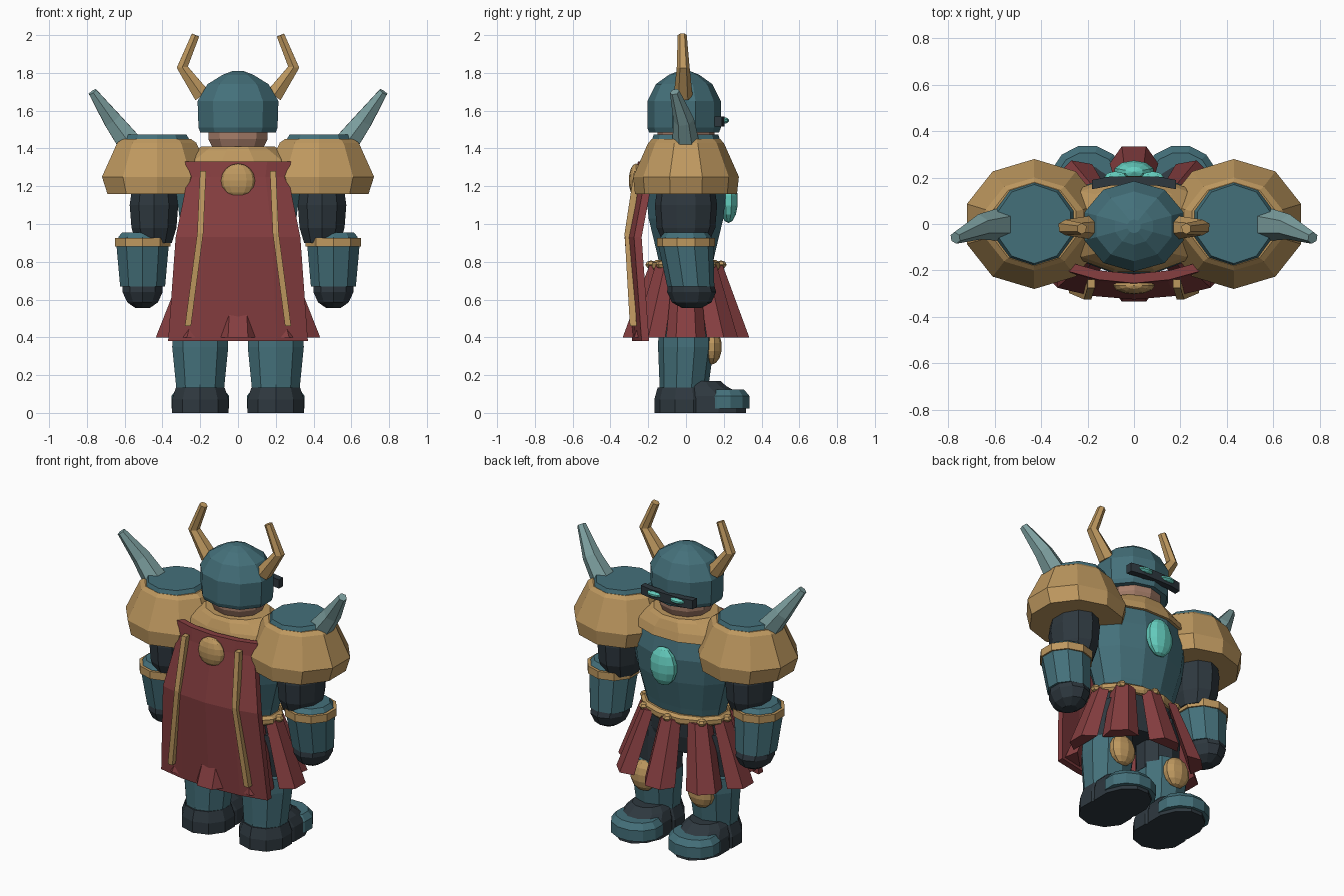
import bpy, bmesh, math
from mathutils import Vector


def material(name, r, g, b):
    m = bpy.data.materials.new(name)
    m.diffuse_color = [(c / 255 / 12.92 if c < 11 else ((c / 255 + 0.055) / 1.055) ** 2.4)
                       for c in (r, g, b)] + [1]
    return m


TEAL = material("teal_armor", 68, 112, 122)
GOLD = material("gold_trim", 190, 152, 95)
RED = material("red_cloth", 134, 62, 64)
DARK = material("dark_suit", 46, 56, 63)
HORN = material("pale_spike", 125, 160, 160)
GEM = material("bright_gem", 100, 205, 190)
SKIN = material("skin", 165, 125, 105)


def finish(name, bm, mat):
    bmesh.ops.recalc_face_normals(bm, faces=bm.faces)
    me = bpy.data.meshes.new(name)
    bm.to_mesh(me)
    bm.free()
    me.materials.append(mat)
    ob = bpy.data.objects.new(name, me)
    bpy.context.collection.objects.link(ob)
    return ob


def skin_rings(name, rings, mat):
    """Bridge equal-length point loops and cap both ends."""
    bm = bmesh.new()
    loops = [[bm.verts.new(p) for p in ring] for ring in rings]
    n = len(loops[0])
    for a, b in zip(loops, loops[1:]):
        for i in range(n):
            j = (i + 1) % n
            bm.faces.new((a[i], a[j], b[j], b[i]))
    bm.faces.new(loops[0])
    bm.faces.new(loops[-1])
    return finish(name, bm, mat)


def loft(name, mat, n, rings, x=0.0):
    """Stack of ellipses given as (z, y centre, x radius, y radius)."""
    out = []
    for z, cy, rx, ry in rings:
        angles = [2 * math.pi * (i + 0.5) / n for i in range(n)]
        out.append([(x + rx * math.cos(a), cy + ry * math.sin(a), z) for a in angles])
    return skin_rings(name, out, mat)


def tube(name, mat, n, path):
    """Tapered tube through (x, y, z, radius)."""
    pts = [Vector(p[:3]) for p in path]
    rings = []
    for i, p in enumerate(pts):
        d = (pts[min(i + 1, len(pts) - 1)] - pts[max(i - 1, 0)]).normalized()
        u = d.cross(Vector((0, 1, 0))).normalized()
        v = d.cross(u)
        rings.append([p + path[i][3] * (u * math.cos(t) + v * math.sin(t))
                      for t in [2 * math.pi * (k + 0.5) / n for k in range(n)]])
    return skin_rings(name, rings, mat)


def ball(name, mat, loc, size, seg=10, rows=7):
    bm = bmesh.new()
    bmesh.ops.create_uvsphere(bm, u_segments=seg, v_segments=rows, radius=1)
    for v in bm.verts:
        v.co = Vector([l + s * c for l, s, c in zip(loc, size, v.co)])
    return finish(name, bm, mat)


# Head
loft("helmet", TEAL, 10, [(1.485, -0.01, 0.21, 0.185), (1.51, -0.01, 0.22, 0.195),
     (1.65, -0.01, 0.225, 0.195), (1.74, -0.01, 0.17, 0.15), (1.79, -0.01, 0.085, 0.08),
     (1.81, -0.01, 0.03, 0.03)])
loft("face", SKIN, 10, [(1.38, 0, 0.13, 0.12), (1.45, 0, 0.165, 0.15), (1.52, 0, 0.165, 0.15)])

# Visor: a bent bar with two glowing eyes
skin_rings("visor", [[(x, y, 1.515), (x, y + 0.04, 1.515), (x, y + 0.04, 1.57), (x, y, 1.57)]
                     for x, y in ((-0.18, 0.15), (-0.1, 0.165), (0.1, 0.165), (0.18, 0.15))], DARK)

# Torso
loft("torso", TEAL, 12, [(0.76, 0, 0.25, 0.14), (0.85, 0, 0.27, 0.16), (1.03, 0, 0.32, 0.205),
     (1.18, 0, 0.34, 0.22), (1.33, 0, 0.3, 0.19)])
loft("collar", GOLD, 12, [(1.29, 0, 0.34, 0.215), (1.34, 0, 0.32, 0.2), (1.39, 0, 0.235, 0.18),
     (1.41, 0, 0.2, 0.165)])
ball("chest_gem", GEM, (0, 0.225, 1.125), (0.09, 0.05, 0.12))
loft("belt", GOLD, 12, [(0.755, 0, 0.275, 0.175), (0.77, 0, 0.29, 0.185),
     (0.795, 0, 0.29, 0.185), (0.81, 0, 0.27, 0.165)])
loft("hips", DARK, 10, [(0.55, 0, 0.2, 0.12), (0.66, 0, 0.26, 0.15), (0.77, 0, 0.26, 0.16)])

# Skirt: eight flared strips with bevelled outer faces, plus belt studs
for k in range(8):
    a = k * math.pi / 4
    c, s = math.cos(a), math.sin(a)
    side = Vector((-s, c, 0))
    rings = []
    for z, rx, ry, w, th in ((0.4, 0.435, 0.335, 0.105, 0.075), (0.78, 0.285, 0.195, 0.07, 0.045)):
        outer, inner = Vector((rx * c, ry * s, z)), Vector(((rx - th) * c, (ry - th) * s, z))
        rings.append([inner - side * w, inner + side * w,
                      outer + side * w * 0.5, outer - side * w * 0.5])
    skin_rings("skirt_strip", rings, RED)
    ball("belt_stud", GOLD, (0.285 * c, 0.185 * s, 0.785), (0.03, 0.03, 0.022), 6, 4)

# Cape: curved sheet thickened towards the body
rows = [(1.33, 0.28, -0.255), (1.25, 0.265, -0.265), (0.93, 0.33, -0.325), (0.38, 0.37, -0.285)]
bm = bmesh.new()
grid = [[bm.verts.new((w * t, y + 0.05 * t * t, z)) for t in (-1, -0.55, 0, 0.55, 1)]
        for z, w, y in rows]
for a, b in zip(grid, grid[1:]):
    for i in range(4):
        bm.faces.new((a[i], b[i], b[i + 1], a[i + 1]))
back = bmesh.ops.extrude_face_region(bm, geom=bm.faces[:] )["geom"]
for v in back:
    if isinstance(v, bmesh.types.BMVert):
        v.co.y += 0.04
finish("cape", bm, RED)
ball("cape_brooch", GOLD, (0, -0.265, 1.23), (0.09, 0.038, 0.09), 12, 8)

# Mirrored parts
for s in (-1, 1):
    tube("helmet_horn", GOLD, 6, [(s * 0.19, -0.015, 1.68, 0.05), (s * 0.295, -0.015, 1.83, 0.034),
                                  (s * 0.225, -0.02, 2.0, 0.024)])
    ball("visor_eye", GEM, (s * 0.08, 0.203, 1.548), (0.05, 0.025, 0.017), 8, 5)
    path = [(0.185, -0.25, 1.28), (0.2, -0.3, 0.95), (0.265, -0.272, 0.46)]
    skin_rings("cape_trim", [[(s * (x + dx), y + dy, z) for dx, dy in
               ((-0.016, 0.01), (0.016, 0.01), (0.016, -0.025), (-0.016, -0.025))]
               for x, y, z in path], GOLD)

    # Shoulder armour
    px = s * 0.43
    loft("pauldron", GOLD, 10, [(1.16, 0, 0.275, 0.27), (1.25, 0, 0.305, 0.28),
         (1.43, 0, 0.22, 0.2), (1.45, 0, 0.19, 0.18)], px)
    loft("pauldron_cap", TEAL, 10, [(1.43, 0, 0.19, 0.185), (1.475, 0, 0.165, 0.17)], px)
    tube("shoulder_spike", HORN, 6, [(s * 0.56, 0, 1.41, 0.075), (s * 0.665, -0.012, 1.55, 0.055),
                                     (s * 0.77, -0.06, 1.7, 0.026)])

    # Arm and gauntlet
    ax = s * 0.505
    loft("upper_arm", DARK, 10, [(0.9, 0, 0.1, 0.12), (0.98, 0, 0.125, 0.155),
         (1.1, 0, 0.135, 0.165), (1.2, 0, 0.12, 0.15)], s * 0.445)
    loft("gauntlet", TEAL, 10, [(0.67, 0.025, 0.125, 0.125), (0.88, 0, 0.145, 0.145),
         (0.93, 0, 0.135, 0.135), (0.955, 0, 0.115, 0.115)], ax)
    loft("gauntlet_band", GOLD, 10, [(0.88, 0, 0.155, 0.153), (0.927, 0, 0.155, 0.153)], ax)
    loft("hand", DARK, 10, [(0.555, 0.03, 0.04, 0.05), (0.585, 0.03, 0.085, 0.105),
         (0.64, 0.03, 0.112, 0.13), (0.69, 0.025, 0.112, 0.12)], ax)

    # Leg and boot
    lx = s * 0.2
    loft("thigh", DARK, 10, [(0.38, 0, 0.13, 0.125), (0.6, 0, 0.135, 0.13), (0.7, 0, 0.11, 0.13)],
         s * 0.175)
    loft("shin", TEAL, 10, [(0.1, -0.01, 0.13, 0.13), (0.15, -0.01, 0.135, 0.13),
         (0.35, 0, 0.156, 0.148), (0.44, 0, 0.15, 0.145)], lx)
    ball("knee_guard", GOLD, (lx, 0.135, 0.35), (0.088, 0.055, 0.095))
    loft("boot", DARK, 10, [(0, -0.01, 0.158, 0.158), (0.07, -0.01, 0.158, 0.158),
         (0.135, -0.01, 0.135, 0.14)], lx)
    loft("foot", DARK, 12, [(0, 0.12, 0.152, 0.205), (0.09, 0.12, 0.15, 0.2),
         (0.14, 0.085, 0.125, 0.135), (0.17, 0.075, 0.095, 0.11)], lx)
    loft("toe_cap", TEAL, 12, [(0.022, 0.2, 0.158, 0.14), (0.09, 0.2, 0.158, 0.14),
         (0.125, 0.2, 0.13, 0.11)], lx)
